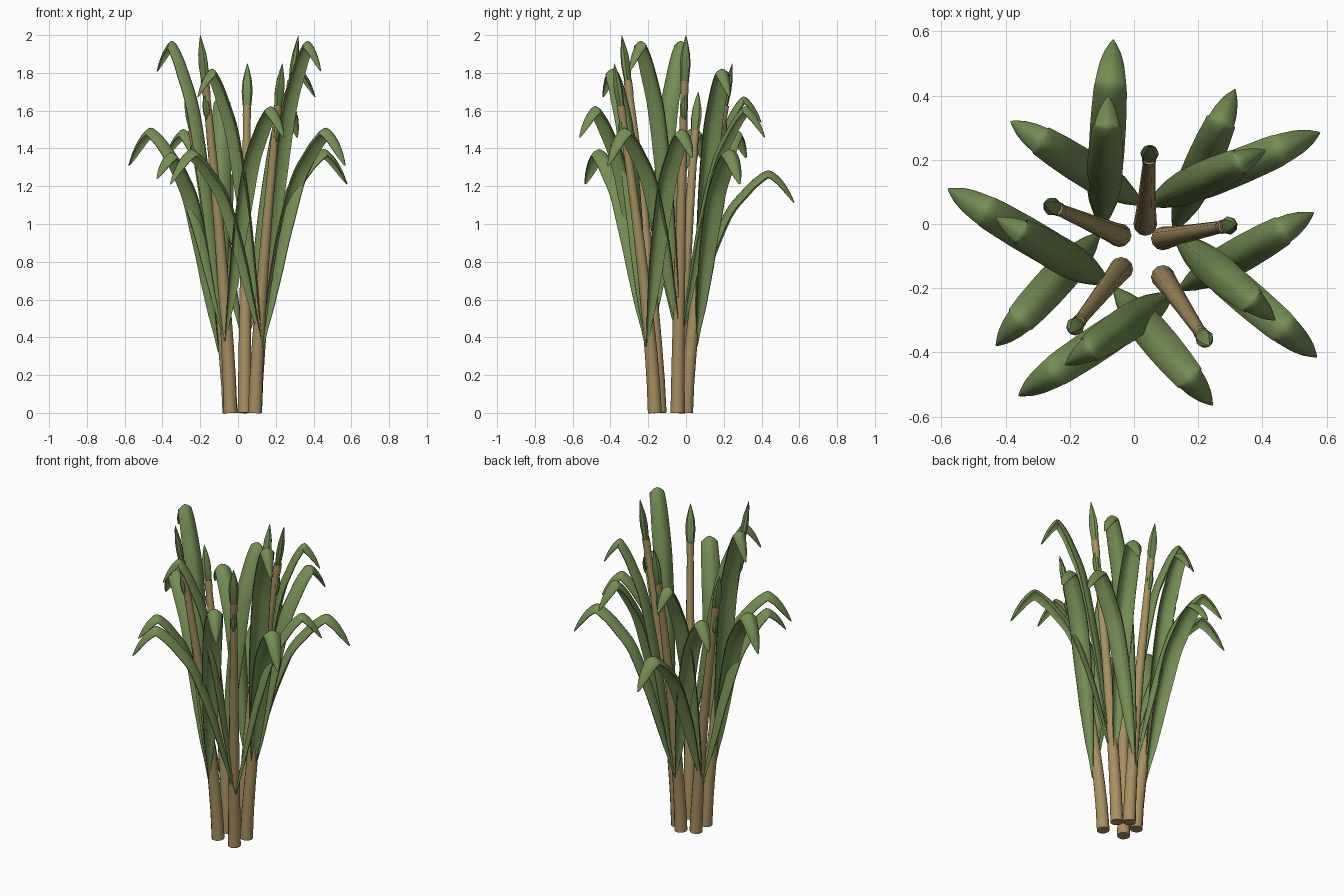
import bpy, bmesh, math
from mathutils import Vector

if "Cube" in bpy.data.objects:
    bpy.data.objects.remove(bpy.data.objects["Cube"])


def material(name, rgb):
    m = bpy.data.materials.new(name)
    m.diffuse_color = (*rgb, 1)
    m.use_nodes = True
    m.node_tree.nodes["Principled BSDF"].inputs["Base Color"].default_value = m.diffuse_color
    return m


GREEN = material("leaf_green", (0.175, 0.27, 0.088))
TAN = material("stalk_tan", (0.39, 0.28, 0.12))


def finish(bm, name, mat, angle):
    bmesh.ops.recalc_face_normals(bm, faces=bm.faces)
    me = bpy.data.meshes.new(name)
    bm.to_mesh(me)
    bm.free()
    me.materials.append(mat)
    ob = bpy.data.objects.new(name, me)
    bpy.context.collection.objects.link(ob)
    bpy.ops.object.select_all(action='DESELECT')
    ob.select_set(True)
    bpy.context.view_layer.objects.active = ob
    bpy.ops.object.shade_smooth_by_angle(angle=math.radians(angle))
    return ob


def skin(bm, rings):
    """Join closed rings of points into a capped surface."""
    rows = [[bm.verts.new(p) for p in r] for r in rings]
    count = len(rows[0])
    for r0, r1 in zip(rows, rows[1:]):
        for k in range(count):
            n = (k + 1) % count
            bm.faces.new((r0[k], r0[n], r1[n], r1[k]))
    bm.faces.new(rows[0])
    bm.faces.new(rows[-1])


def tangent(pts, i):
    return (pts[min(i + 1, len(pts) - 1)] - pts[max(i - 1, 0)]).normalized()


def tube(name, pts, radii, mat, sides=12, side=Vector((1, 0, 0)), flat=1.0):
    """Tube through points with a radius at each one; flat squashes its depth."""
    bm = bmesh.new()
    rings = []
    for i, (p, r) in enumerate(zip(pts, radii)):
        t = tangent(pts, i)
        b = t.cross(side).normalized()
        a = b.cross(t)
        rings.append([p + r * (a * math.cos(k * math.tau / sides) +
                      b * flat * math.sin(k * math.tau / sides)) for k in range(sides)])
    skin(bm, rings)
    return finish(bm, name, mat, 40)


def smooth_path(pts, steps=4):
    """Catmull-Rom curve through points."""
    out = []
    for i in range(len(pts) - 1):
        p0, p1, p2 = pts[max(i - 1, 0)], pts[i], pts[i + 1]
        p3 = pts[min(i + 2, len(pts) - 1)]
        for k in range(steps):
            t = k / steps
            out.append(0.5 * (2 * p1 + (p2 - p0) * t + (2 * p0 - 5 * p1 + 4 * p2 - p3) * t * t
                              + (3 * p1 - p0 - 3 * p2 + p3) * t ** 3))
    return out + [pts[-1]]


# Arch of a leaf: share of reach, share of rise
ARCH = [(0, 0), (.045, .12), (.1, .26), (.2, .49), (.37, .76), (.54, .895), (.66, .965), (.77, 1)]
# Half width of a leaf along its length
WIDTH = [(0, .004), (.07, .013), (.15, .027), (.3, .044), (.5, .055), (.68, .056), (.78, .053),
         (.86, .047), (.92, .037), (.96, .025), (.985, .013), (1, .003)]
# Half cross-section of a leaf from its crease outward: share of width, drop
SECTION = [(0, 0), (.35, .13), (.65, .31), (.86, .5), (1, .72)]


def half_width(v):
    for (a, wa), (b, wb) in zip(WIDTH, WIDTH[1:]):
        if v <= b:
            return wa + (wb - wa) * (v - a) / (b - a)
    return WIDTH[-1][1]


def leaf(name, root, tip, peak):
    """Creased, arching leaf blade from root over a peak height to its tip."""
    flat = Vector((tip.x - root.x, tip.y - root.y, 0))
    drop = peak - tip.z
    pts = [root + flat * d + Vector((0, 0, q * (peak - root.z))) for d, q in ARCH]
    for d, f in ((.87, .23), (.95, .62), (1, 1)):
        p = root + flat * d
        p.z = peak - drop * f
        pts.append(p)
    path = smooth_path(pts)
    lengths = [0]
    for a, b in zip(path, path[1:]):
        lengths.append(lengths[-1] + (b - a).length)
    side = Vector((0, 0, 1)).cross(flat).normalized()
    top = [(-s, h, 0) for s, h in SECTION[:0:-1]] + [(s, h, 0) for s, h in SECTION]
    under = [(s * .95, h + .03, .003) for s, h, _ in reversed(top)]
    rings = []
    for i, p in enumerate(path):
        normal = tangent(path, i).cross(side)
        w = half_width(lengths[i] / lengths[-1])
        rings.append([p + side * (w * s) - normal * (w * h + e) for s, h, e in top + under])
    bm = bmesh.new()
    skin(bm, rings)
    finish(bm, name, GREEN, 50)


# Each cane: base, top, height, leaf root, tips of upper, lower and opposite leaf
CANES = [
    ((.035, -.0), (.05, .245), 1.85, (.035, .055), (.41, .23), (.58, .285), (-.385, .32)),
    ((.09, -.045), (.32, .0), 2.0, (.12, -.03), (.44, -.30), (.57, -.415), (.315, .42)),
    ((-.045, -.035), (-.28, .065), 1.7, (-.10, -.02), (-.08, .40), (-.065, .575), (-.43, -.38)),
    ((-.04, -.14), (-.2, -.34), 2.0, (-.07, -.19), (-.43, .02), (-.58, .11), (.245, -.565)),
    ((.09, -.165), (.235, -.38), 1.85, (.13, -.21), (-.215, -.44), (-.36, -.535), (.56, .035)),
]
# Leaf kinds: name, tip height and peak height as shares of cane height
KINDS = [("upper_leaf", .905, .985), ("lower_leaf", .655, .755), ("opposite_leaf", .73, .812)]

for n, (base, top, H, root, *tips) in enumerate(CANES, 1):
    b, e = Vector((*base, 0)), Vector((*top, 0))
    lean = (e - b).normalized()
    across = Vector((0, 0, 1)).cross(lean)

    def at(u):
        return b.lerp(e, u ** 1.35) + Vector((0, 0, u * H))

    # Cane with a slightly wider collar at its top
    us = [k * .085 for k in range(11)]
    tube(f"cane_{n}", [at(u) for u in us], [.037 - .021 * u for u in us], TAN)
    tube(f"collar_{n}", [at(.835), at(.85), at(.88)], [.019, .022, .022], TAN)
    # Pointed bud at the top, flatter toward the lean
    tube(f"bud_{n}", [at(u) for u in (.865, .885, .92, .95, .98, 1)],
         [.018, .024, .029, .025, .012, .001], GREEN, 8, across, .7)
    # Small bract on the outer side below the collar
    tube(f"bract_{n}", [at(u) + lean * .013 for u in (.77, .79, .815, .84)],
         [.004, .017, .02, .008], GREEN, 8)
    # Three arching leaves
    for (kind, zt, zp), t in zip(KINDS, tips):
        leaf(f"{kind}_{n}", Vector((*root, .19 * H)), Vector((*t, zt * H)), zp * H)
